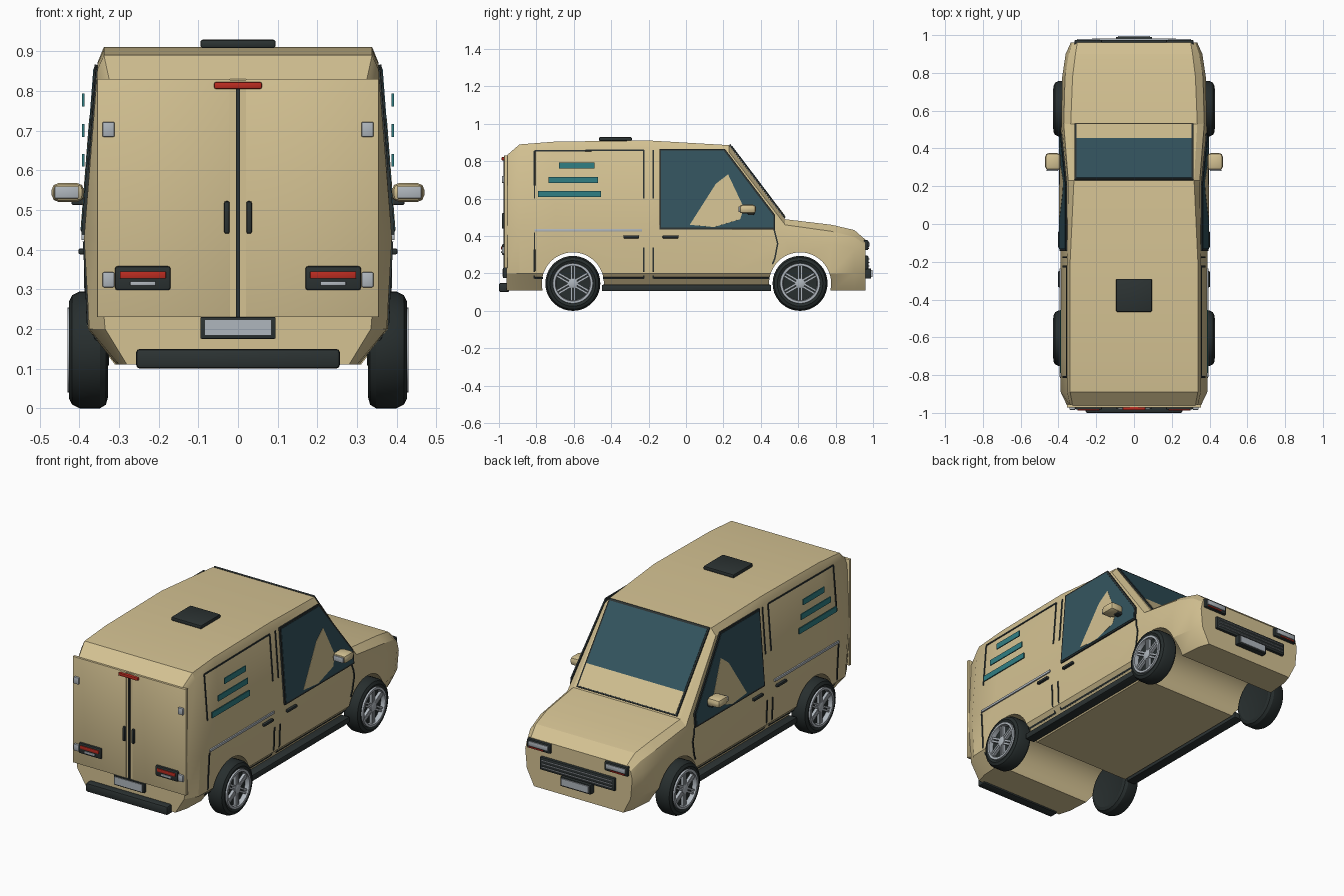
import bpy, bmesh, math
from mathutils import Vector, Matrix
from mathutils.bvhtree import BVHTree

if "Cube" in bpy.data.objects:
    bpy.data.objects.remove(bpy.data.objects["Cube"])


def material(name, r, g, b):
    m = bpy.data.materials.new(name)
    m.use_nodes = True
    m.diffuse_color = (r, g, b, 1)
    m.node_tree.nodes["Principled BSDF"].inputs["Base Color"].default_value = (r, g, b, 1)
    return m


TAN = material("tan paint", 0.66, 0.54, 0.29)
DARK = material("dark trim", 0.025, 0.033, 0.033)
RUBBER = material("tyre rubber", 0.02, 0.027, 0.027)
GLASS = material("blue glass", 0.034, 0.09, 0.115)
TEAL = material("teal stripe", 0.03, 0.21, 0.23)
SILVER = material("silver", 0.43, 0.47, 0.51)
RED = material("red lamp", 0.5, 0.025, 0.015)


def finish(name, bm, mat, mirror=False, smooth=True):
    """Turn a bmesh into a shaded object, optionally mirrored across x."""
    me = bpy.data.meshes.new(name)
    bm.to_mesh(me)
    bm.free()
    me.materials.append(mat)
    ob = bpy.data.objects.new(name, me)
    bpy.context.collection.objects.link(ob)
    bpy.ops.object.select_all(action="DESELECT")
    ob.select_set(True)
    bpy.context.view_layer.objects.active = ob
    if smooth:
        bpy.ops.object.shade_smooth_by_angle(angle=math.radians(30))
    if mirror:
        ob.modifiers.new("mirror", "MIRROR").use_mirror_merge = False
    return ob


def box(name, xs, ys, zs, mat, bevel=0.0, mirror=False):
    bm = bmesh.new()
    spans = (xs, ys, zs)
    centre = Vector([(a + b) / 2 for a, b in spans])
    size = Vector([b - a for a, b in spans])
    bmesh.ops.create_cube(bm, size=1, matrix=Matrix.Translation(centre) @ Matrix.Diagonal(size).to_4x4())
    if bevel:
        bmesh.ops.bevel(bm, geom=bm.edges[:], offset=bevel, segments=2, profile=0.5, affect="EDGES")
    return finish(name, bm, mat, mirror)


def slab(name, points, thick, mat, mirror=False):
    """Flat polygon given a little thickness about its plane."""
    bm = bmesh.new()
    face = bm.faces.new([bm.verts.new(p) for p in points])
    bm.normal_update()
    n = face.normal.copy()
    bmesh.ops.translate(bm, vec=-n * thick / 2, verts=bm.verts[:])
    new = bmesh.ops.extrude_face_region(bm, geom=[face], use_keep_orig=True)["geom"]
    bmesh.ops.translate(bm, vec=n * thick, verts=[v for v in new if isinstance(v, bmesh.types.BMVert)])
    bmesh.ops.recalc_face_normals(bm, faces=bm.faces[:])
    return finish(name, bm, mat, mirror, smooth=False)


def lathe(name, profile, y, z, mat, steps=36):
    """Turn an (x, radius) profile about a sideways axle."""
    bm = bmesh.new()
    vs = [bm.verts.new((x, y, z + r)) for x, r in profile]
    es = [bm.edges.new(p) for p in zip(vs, vs[1:])]
    bmesh.ops.spin(bm, geom=vs + es, cent=(0, y, z), axis=(1, 0, 0), angle=math.tau, steps=steps, use_merge=True)
    bmesh.ops.remove_doubles(bm, verts=bm.verts[:], dist=0.0005)
    bmesh.ops.recalc_face_normals(bm, faces=bm.faces[:])
    return finish(name, bm, mat, mirror=True)


# Body shell: sections along y; half widths at floor, sill, belt, shoulder, roof
SECTIONS = [
    # y, floor, sill, (belt x, z), (shoulder x, z), (roof x, z)
    (-0.96, 0.28, 0.335, (0.355, 0.43), (0.338, 0.80), (0.325, 0.83)),
    (-0.89, 0.30, 0.375, (0.388, 0.43), (0.354, 0.855), (0.338, 0.89)),
    (-0.70, 0.31, 0.38, (0.388, 0.43), (0.354, 0.868), (0.338, 0.905)),
    (-0.20, 0.31, 0.38, (0.388, 0.43), (0.354, 0.872), (0.338, 0.911)),
    (0.23, 0.31, 0.38, (0.388, 0.43), (0.348, 0.850), (0.318, 0.886)),
    (0.53, 0.31, 0.38, (0.385, 0.39), (0.372, 0.460), (0.335, 0.49)),
    (0.78, 0.31, 0.37, (0.38, 0.36), (0.365, 0.425), (0.325, 0.46)),
    (0.90, 0.30, 0.35, (0.362, 0.33), (0.345, 0.395), (0.31, 0.432)),
    (0.96, 0.28, 0.325, (0.335, 0.31), (0.325, 0.355), (0.30, 0.38)),
]
bm = bmesh.new()
rings = []
for y, floor, sill, *upper in SECTIONS:
    half = [(floor, 0.11), (sill, 0.2)] + upper
    loop = half + [(-x, z) for x, z in reversed(half)]
    rings.append([bm.verts.new((x, y, z)) for x, z in loop])
for a, b in zip(rings, rings[1:]):
    for i in range(len(a)):
        j = (i + 1) % len(a)
        bm.faces.new((a[i], a[j], b[j], b[i]))
bm.faces.new(rings[0])
bm.faces.new(rings[-1])
bmesh.ops.recalc_face_normals(bm, faces=bm.faces[:])
skin = BVHTree.FromBMesh(bm)
body = finish("body_shell", bm, TAN, smooth=False)

# Wheel tunnels cut right across the body
AXLES = {"rear": -0.605, "front": 0.61}
HUB = 0.147
for y in AXLES.values():
    bm = bmesh.new()
    turn = Matrix.Translation((0, y, HUB)) @ Matrix.Rotation(math.pi / 2, 4, "Y")
    bmesh.ops.create_cone(bm, cap_ends=True, segments=48, radius1=0.166, radius2=0.166, depth=1.2, matrix=turn)
    cutter = finish("arch_cutter", bm, TAN)
    cutter.hide_render = True
    bpy.context.view_layer.objects.active = body
    cut = body.modifiers.new("arch", "BOOLEAN")
    cut.operation, cut.solver, cut.object = "DIFFERENCE", "EXACT", cutter
    bpy.ops.object.modifier_apply(modifier=cut.name)
    bpy.data.objects.remove(cutter)
bpy.ops.object.select_all(action="DESELECT")
body.select_set(True)
bpy.ops.object.shade_smooth_by_angle(angle=math.radians(25))

# Wheels
for end, y in AXLES.items():
    lathe(end + "_tyres", [(0.335, 0), (0.335, 0.10), (0.328, 0.12), (0.333, 0.138), (0.348, 0.147), (0.40, 0.147),
                           (0.418, 0.138), (0.426, 0.122), (0.42, 0.108), (0.405, 0.104), (0.40, 0)], y, HUB, RUBBER)
    lathe(end + "_rims", [(0.405, 0.11), (0.43, 0.107), (0.43, 0.094), (0.402, 0.09)], y, HUB, SILVER)
    lathe(end + "_hubs", [(0.40, 0.026), (0.424, 0.026), (0.427, 0.018), (0.427, 0)], y, HUB, SILVER, 18)
    bm = bmesh.new()
    for k in range(6):
        spin = Matrix.Rotation(k * math.tau / 6, 4, "X")
        for side in (-1, 1):
            place = Matrix.Translation((0.413, y, HUB)) @ spin @ Matrix.Translation((0, side * 0.008, 0.056))
            bmesh.ops.create_cube(bm, size=1, matrix=place @ Matrix.Diagonal((0.016, 0.011, 0.085, 1)))
    finish(end + "_spokes", bm, SILVER, mirror=True, smooth=False)


# Door seams laid over the body side
def seam(name, path, width=0.008):
    bm = bmesh.new()
    for (y0, z0), (y1, z1) in zip(path, path[1:]):
        d = Vector((y1 - y0, z1 - z0))
        across = Vector((-d.y, d.x)).normalized() * width / 2
        steps = max(1, int(d.length / 0.04))
        last = None
        for i in range(steps + 1):
            p = Vector((y0, z0)) + d * i / steps
            row = []
            for q in (p + across, p - across):
                hit = skin.ray_cast(Vector((1, q.x, q.y)), Vector((-1, 0, 0)))[0]
                row.append(bm.verts.new((hit.x + 0.002, q.x, q.y)))
            if last:
                bm.faces.new((last[0], last[1], row[1], row[0]))
            last = row
    ob = finish(name, bm, DARK, mirror=True, smooth=False)
    solid = ob.modifiers.new("thickness", "SOLIDIFY")
    solid.thickness, solid.offset = 0.004, 0


seam("side_panel_upper_seam", [(-0.81, 0.60), (-0.81, 0.855), (-0.225, 0.86), (-0.225, 0.60)])
seam("side_panel_rear_seam", [(-0.81, 0.42), (-0.81, 0.175), (-0.765, 0.175)])
seam("side_panel_front_seam", [(-0.225, 0.34), (-0.225, 0.175), (-0.445, 0.175)])
seam("door_upper_seam", [(-0.175, 0.60), (-0.175, 0.86)])
seam("door_lower_seam", [(-0.175, 0.34), (-0.175, 0.175), (0.445, 0.175)])
seam("door_leading_seam", [(0.47, 0.44), (0.49, 0.36), (0.475, 0.28), (0.462, 0.25)])


# Side windows: dark surround, glass and the painted panel that shows in it
def side_plane(outline, lift):
    return [(0.358 + (0.865 - z) * 0.077 + lift, y, z) for y, z in outline]


slab("side_window_surround", side_plane([(-0.143, 0.436), (0.477, 0.436), (0.477, 0.512), (0.208, 0.866), (-0.143, 0.866)], 0), 0.008, DARK, True)
slab("side_window_glass", side_plane([(-0.133, 0.446), (0.467, 0.446), (0.467, 0.508), (0.203, 0.856), (-0.133, 0.856)], 0.003), 0.006, GLASS, True)
slab("side_window_panel", side_plane([(0.02, 0.46), (0.15, 0.448), (0.29, 0.49), (0.31, 0.55), (0.225, 0.73), (0.16, 0.68)], 0.005), 0.004, TAN, True)


# Windscreen
def screen(t0, t1, half, lift):
    return [(x, 0.23 + 0.3 * t + 0.8 * lift, 0.886 - 0.396 * t + 0.6 * lift)
            for x, t in ((half, t0), (-half, t0), (-half, t1), (half, t1))]


slab("windscreen_surround", screen(0.0, 0.985, 0.314, 0.005), 0.008, DARK)
slab("windscreen_glass", screen(0.025, 0.72, 0.305, 0.008), 0.006, GLASS)
slab("windscreen_lower_panel", screen(0.72, 0.97, 0.305, 0.008), 0.006, TAN)

# Side trim
for i, (y0, y1, z) in enumerate([(-0.68, -0.49, 0.777), (-0.735, -0.47, 0.70), (-0.79, -0.455, 0.625)]):
    box(f"side_stripe_{i + 1}", (0.387, 0.393), (y0, y1), (z - 0.016, z + 0.016), TEAL, 0, True)
box("sliding_rail", (0.382, 0.395), (-0.81, -0.235), (0.424, 0.438), SILVER, 0.002, True)
for name, y0 in (("slide_handle", -0.335), ("door_handle", -0.125)):
    box(name, (0.384, 0.402), (y0, y0 + 0.085), (0.388, 0.403), DARK, 0.004, True)
box("sill", (0.325, 0.382), (-0.45, 0.455), (0.105, 0.14), DARK, 0.006, True)

# Mirrors
box("mirror_housing", (0.388, 0.47), (0.285, 0.375), (0.52, 0.568), TAN, 0.018, True)
box("mirror_face", (0.402, 0.462), (0.280, 0.288), (0.529, 0.559), SILVER, 0.002, True)
box("mirror_arm", (0.365, 0.42), (0.33, 0.365), (0.512, 0.53), DARK, 0.005, True)

# Roof hatch
box("roof_hatch", (-0.095, 0.095), (-0.465, -0.29), (0.908, 0.929), DARK, 0.006)

# Rear doors and fittings
box("rear_door", (0.02, 0.355), (-0.972, -0.955), (0.23, 0.83), TAN, 0.001, True)
box("rear_centre_post", (-0.02, 0.02), (-0.968, -0.955), (0.23, 0.828), TAN)
box("rear_door_gap", (-0.005, 0.005), (-0.976, -0.96), (0.23, 0.81), DARK)
box("rear_door_handle", (0.021, 0.035), (-0.985, -0.968), (0.44, 0.522), DARK, 0.005, True)
box("high_brake_lamp", (-0.06, 0.06), (-0.986, -0.965), (0.805, 0.822), RED, 0.004)
for name, z in (("upper_hinge", 0.703), ("lower_hinge", 0.324)):
    box(name, (0.311, 0.342), (-0.984, -0.968), (z - 0.019, z + 0.019), SILVER, 0.004, True)
box("tail_lamp_housing", (0.17, 0.31), (-0.983, -0.965), (0.298, 0.358), DARK, 0.006, True)
box("tail_lamp", (0.182, 0.298), (-0.988, -0.978), (0.327, 0.345), RED, 0.002, True)
box("reverse_lamp", (0.208, 0.272), (-0.988, -0.978), (0.309, 0.32), SILVER, 0.002, True)
box("rear_plate_frame", (-0.095, 0.095), (-0.978, -0.955), (0.175, 0.23), DARK, 0.003)
box("rear_plate", (-0.085, 0.085), (-0.982, -0.97), (0.183, 0.224), SILVER)
box("rear_bumper", (-0.257, 0.257), (-1.0, -0.945), (0.1, 0.15), DARK, 0.01)

# Nose: headlamps, grille and plate
box("headlamp_housing", (0.17, 0.315), (0.935, 0.975), (0.325, 0.378), DARK, 0.006, True)
box("headlamp", (0.182, 0.303), (0.968, 0.98), (0.342, 0.367), SILVER, 0.003, True)
box("marker_lamp", (0.21, 0.30), (0.968, 0.979), (0.331, 0.337), RED, 0, True)
box("grille", (-0.235, 0.235), (0.95, 0.975), (0.222, 0.295), DARK, 0.006)
for i in range(3):
    z = 0.24 + i * 0.019
    box(f"grille_bar_{i + 1}", (-0.222, 0.222), (0.97, 0.982), (z - 0.002, z + 0.002), SILVER)
box("front_plate_frame", (-0.095, 0.095), (0.95, 0.99), (0.172, 0.226), DARK, 0.003)
box("front_plate", (-0.085, 0.085), (0.985, 0.996), (0.18, 0.219), SILVER)
